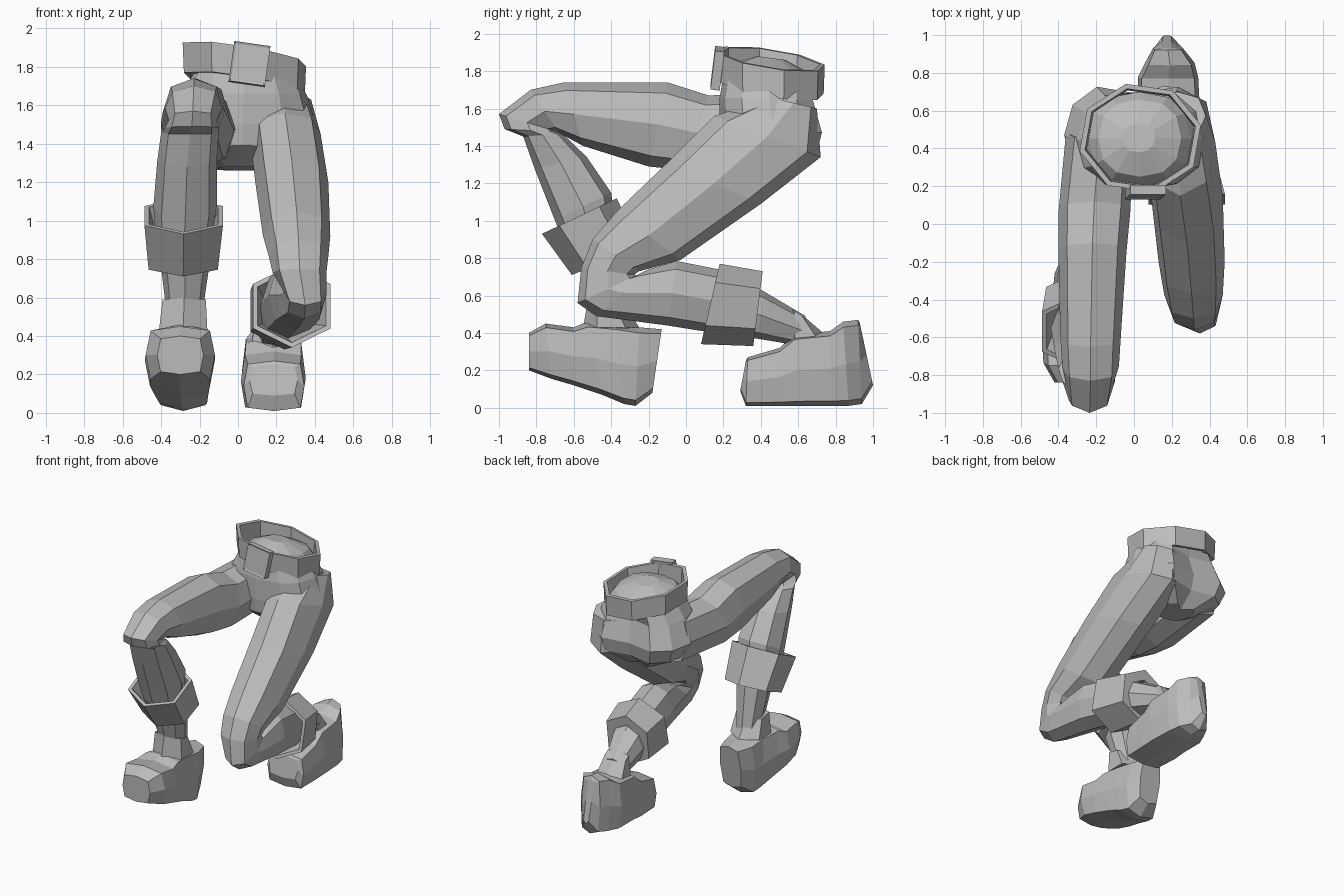
import bpy, bmesh, math
from mathutils import Vector, Matrix

grey = bpy.data.materials.new("cloth grey")
grey.diffuse_color = (0.5, 0.5, 0.5, 1)


def finish(name, bm):
    bmesh.ops.recalc_face_normals(bm, faces=bm.faces)
    me = bpy.data.meshes.new(name)
    bm.to_mesh(me)
    bm.free()
    me.materials.append(grey)
    ob = bpy.data.objects.new(name, me)
    bpy.context.collection.objects.link(ob)
    return ob


def loft(name, sections, n=8, power=1.0, turn=0.0, closed=False, edit=None):
    """Skin rings; each section is front y,z, back y,z, then min x, max x."""
    bm = bmesh.new()
    rings = []
    for ya, za, yb, zb, x0, x1 in sections:
        c = Vector(((x0 + x1) / 2, (ya + yb) / 2, (za + zb) / 2))
        u = Vector((0, ya - yb, za - zb)) / 2
        v = Vector(((x1 - x0) / 2, 0, 0))
        ring = []
        for i in range(n):
            t = math.tau * (i + turn) / n
            a, b = math.cos(t), math.sin(t)
            a = math.copysign(abs(a) ** power, a)
            b = math.copysign(abs(b) ** power, b)
            ring.append(bm.verts.new(c + u * a + v * b))
        rings.append(ring)
    pairs = list(zip(rings, rings[1:])) + ([(rings[-1], rings[0])] if closed else [])
    for r, s in pairs:
        for i in range(n):
            j = (i + 1) % n
            bm.faces.new((r[i], r[j], s[j], s[i]))
    if not closed:
        bm.faces.new(rings[0])
        bm.faces.new(rings[-1])
    if edit:
        for v in bm.verts:
            edit(v)
    return finish(name, bm)


def shrink(s, k):
    """Same section scaled about its centre, for the inside of a cuff."""
    def pair(a, b):
        m, h = (a + b) / 2, (a - b) / 2 * k
        return m + h, m - h
    (ya, yb), (za, zb), (x0, x1) = pair(s[0], s[2]), pair(s[1], s[3]), pair(s[4], s[5])
    return (ya, za, yb, zb, x0, x1)


def cuff(name, top, bottom):
    loft(name, [top, bottom, shrink(bottom, .6), shrink(top, .88)],
         n=6, power=.9, closed=True)


# pelvis with a crease at the back
def crease(v):
    if v.co.y > .6 and abs(v.co.x - .03) < .06 and v.co.z < 1.68:
        v.co.y -= .07


loft("pelvis", [(.38, 1.88, .53, 1.86, -.06, .11),
                (.25, 1.84, .66, 1.79, -.19, .25),
                (.20, 1.78, .70, 1.72, -.24, .30),
                (.18, 1.66, .71, 1.64, -.30, .36),
                (.18, 1.50, .76, 1.47, -.37, .41),
                (.19, 1.39, .73, 1.36, -.32, .36),
                (.33, 1.28, .60, 1.26, -.12, .14)], n=12, power=.85, edit=crease)

# raised right leg: thigh, knee, shin
loft("right_leg", [(.45, 1.68, .52, 1.30, -.36, 0),
                   (.12, 1.67, .0, 1.27, -.40, -.02),
                   (-.1, 1.74, -.2, 1.29, -.40, -.04),
                   (-.65, 1.74, -.55, 1.40, -.39, -.07),
                   (-.83, 1.70, -.68, 1.47, -.38, -.08),
                   (-1.0, 1.57, -.70, 1.48, -.36, -.11),
                   (-.97, 1.49, -.69, 1.475, -.38, -.10),
                   (-.87, 1.45, -.66, 1.465, -.40, -.10),
                   (-.81, 1.28, -.53, 1.34, -.42, -.11),
                   (-.70, 1.00, -.40, 1.15, -.44, -.11),
                   (-.66, .90, -.38, 1.0, -.43, -.13),
                   (-.56, .72, -.34, .80, -.40, -.15),
                   (-.46, .42, -.29, .42, -.36, -.20)], power=.85)

# kneeling left leg
loft("left_leg", [(.45, 1.66, .70, 1.60, .08, .38),
                  (.15, 1.56, .72, 1.34, .06, .43),
                  (-.1, 1.31, .40, 1.09, .09, .47),
                  (-.37, 1.05, -.03, .79, .13, .48),
                  (-.5, .90, -.25, .73, .16, .47),
                  (-.56, .75, -.28, .71, .18, .46),
                  (-.58, .56, -.26, .71, .24, .46),
                  (-.48, .49, -.20, .74, .23, .46),
                  (-.1, .44, -.05, .785, .16, .46),
                  (.15, .40, .20, .735, .12, .42),
                  (.38, .37, .42, .62, .10, .37),
                  (.62, .33, .64, .49, .10, .28)], power=.85)

# trouser cuffs
cuff("right_cuff", (-.77, .93, -.37, 1.12, -.515, -.05), (-.61, .71, -.25, .86, -.49, -.08))
cuff("left_cuff", (.08, .34, .18, .77, .05, .51), (.36, .33, .41, .73, .04, .44))

# shoes: sections run from toe to heel, upper edge then sole
loft("right_shoe", [(-.84, .40, -.84, .20, -.42, -.18),
                    (-.75, .45, -.72, .155, -.48, -.12),
                    (-.6, .43, -.6, .12, -.485, -.12),
                    (-.53, .46, -.45, .07, -.46, -.13),
                    (-.38, .45, -.33, .02, -.43, -.14),
                    (-.25, .43, -.27, .01, -.42, -.15),
                    (-.13, .42, -.18, .08, -.37, -.19)], power=.45)
loft("left_shoe", [(.32, .25, .29, .09, .06, .31),
                   (.33, .27, .32, .01, .03, .345),
                   (.5, .32, .5, .01, .015, .35),
                   (.58, .39, .6, .01, .02, .35),
                   (.77, .41, .78, .01, .02, .34),
                   (.84, .46, .87, .01, .06, .32),
                   (.92, .47, .94, .02, .10, .26),
                   (.93, .45, 1.0, .12, .15, .20)], power=.4)

# shoe tongues
loft("right_tongue", [(-.55, .43, -.25, .43, -.43, -.14),
                      (-.52, .60, -.34, .56, -.41, -.15)], n=6)
loft("left_tongue", [(.52, .32, .78, .36, .05, .31),
                     (.56, .53, .64, .48, .08, .29)], n=6)


# tilted eight-sided belt
def lean(v):
    v.co.z -= .16 * (v.co.x - .03) + .15 * (v.co.y - .46)


def band(z, r):
    return (.455 - .295 * r, z, .455 + .295 * r, z, .033 - .33 * r, .033 + .33 * r)


loft("belt", [band(1.71, .98), band(1.865, 1), band(1.865, .91), band(1.71, .88)],
     closed=True, turn=.3, edit=lean)

# belt buckle
bm = bmesh.new()
bmesh.ops.create_cube(bm, size=1, matrix=Matrix.Translation((.06, .168, 1.815))
                      @ Matrix.Rotation(.14, 4, 'Y') @ Matrix.Rotation(-.12, 4, 'X')
                      @ Matrix.Diagonal((.19, .05, .21, 1)))
front = min(bm.faces, key=lambda f: f.calc_center_median().y)
bmesh.ops.inset_individual(bm, faces=[front], thickness=.015, depth=-.006)
finish("buckle", bm)
